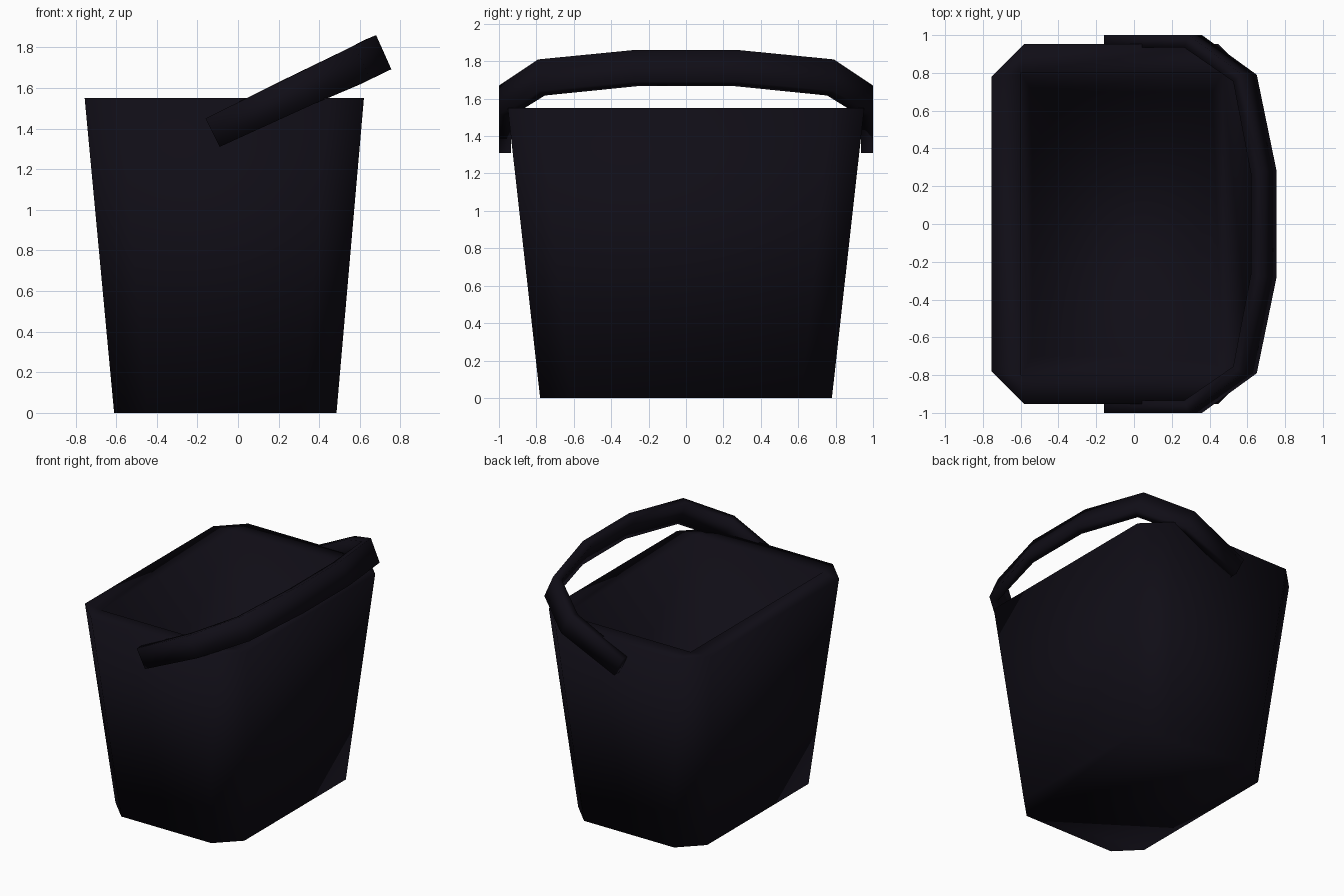
import bpy, bmesh

if "Cube" in bpy.data.objects:
    bpy.data.objects.remove(bpy.data.objects["Cube"])

mat = bpy.data.materials.new("dark_plastic")
mat.diffuse_color = (0.005, 0.004, 0.008, 1)
mat.use_nodes = True
mat.node_tree.nodes["Principled BSDF"].inputs["Base Color"].default_value = mat.diffuse_color


def make_object(name, bm):
    bmesh.ops.recalc_face_normals(bm, faces=bm.faces)
    for f in bm.faces:
        f.smooth = True
    mesh = bpy.data.meshes.new(name)
    bm.to_mesh(mesh)
    bm.free()
    obj = bpy.data.objects.new(name, mesh)
    bpy.context.collection.objects.link(obj)
    mesh.materials.append(mat)
    return obj


def octagon(bm, x0, x1, y, c, z):
    """Rectangle with cut corners."""
    pts = [(x0 + c, -y), (x1 - c, -y), (x1, -y + c), (x1, y - c),
           (x1 - c, y), (x0 + c, y), (x0, y - c), (x0, -y + c)]
    return [bm.verts.new((px, py, z)) for px, py in pts]


def rectangle(bm, x0, x1, y, z):
    return [bm.verts.new((px, py, z)) for px, py in ((x0, -y), (x1, -y), (x1, y), (x0, y))]


def bridge(bm, a, b):
    n = len(a)
    for i in range(n):
        bm.faces.new((a[i], a[(i + 1) % n], b[(i + 1) % n], b[i]))


# Bucket: tapered octagonal outside, flat lip, rectangular cavity
bm = bmesh.new()
base = octagon(bm, -0.61, 0.485, 0.78, 0.165, 0)
rim = octagon(bm, -0.755, 0.62, 0.953, 0.175, 1.55)
opening = rectangle(bm, -0.60, 0.47, 0.80, 1.55)
floor = rectangle(bm, -0.54, 0.415, 0.70, 0.12)
bridge(bm, base, rim)
for i in range(4):
    j = (i + 1) % 4
    bm.faces.new((rim[2 * i], rim[2 * i + 1], opening[j], opening[i]))
    bm.faces.new((rim[2 * i + 1], rim[(2 * i + 2) % 8], opening[j]))
bridge(bm, opening, floor)
bm.faces.new(base)
bm.faces.new(floor)
make_object("bucket", bm)

# Handle: faceted strap tilted towards +x, (x, y, z) of the outer and inner upper edge
outer = [(-0.16, 1.0, 1.45), (0.29, 1.0, 1.67), (0.575, 0.79, 1.81), (0.68, 0.28, 1.86)]
inner = [(-0.16, 0.935, 1.45), (0.265, 0.935, 1.66), (0.525, 0.755, 1.785), (0.62, 0.26, 1.835)]
drops = [(0.07, -0.14), (0.07, -0.155), (0.075, -0.168), (0.075, -0.168)]
sections = []
for o, i, (dx, dz) in zip(outer, inner, drops):
    sections.append([o, (o[0] + dx, o[1], o[2] + dz), (i[0] + dx, i[1], i[2] + dz), i])
sections += [[(x, -y, z) for x, y, z in s] for s in reversed(sections)]
bm = bmesh.new()
loops = [[bm.verts.new(p) for p in s] for s in sections]
for a, b in zip(loops, loops[1:]):
    bridge(bm, a, b)
bm.faces.new(loops[0])
bm.faces.new(loops[-1])
make_object("handle", bm)
